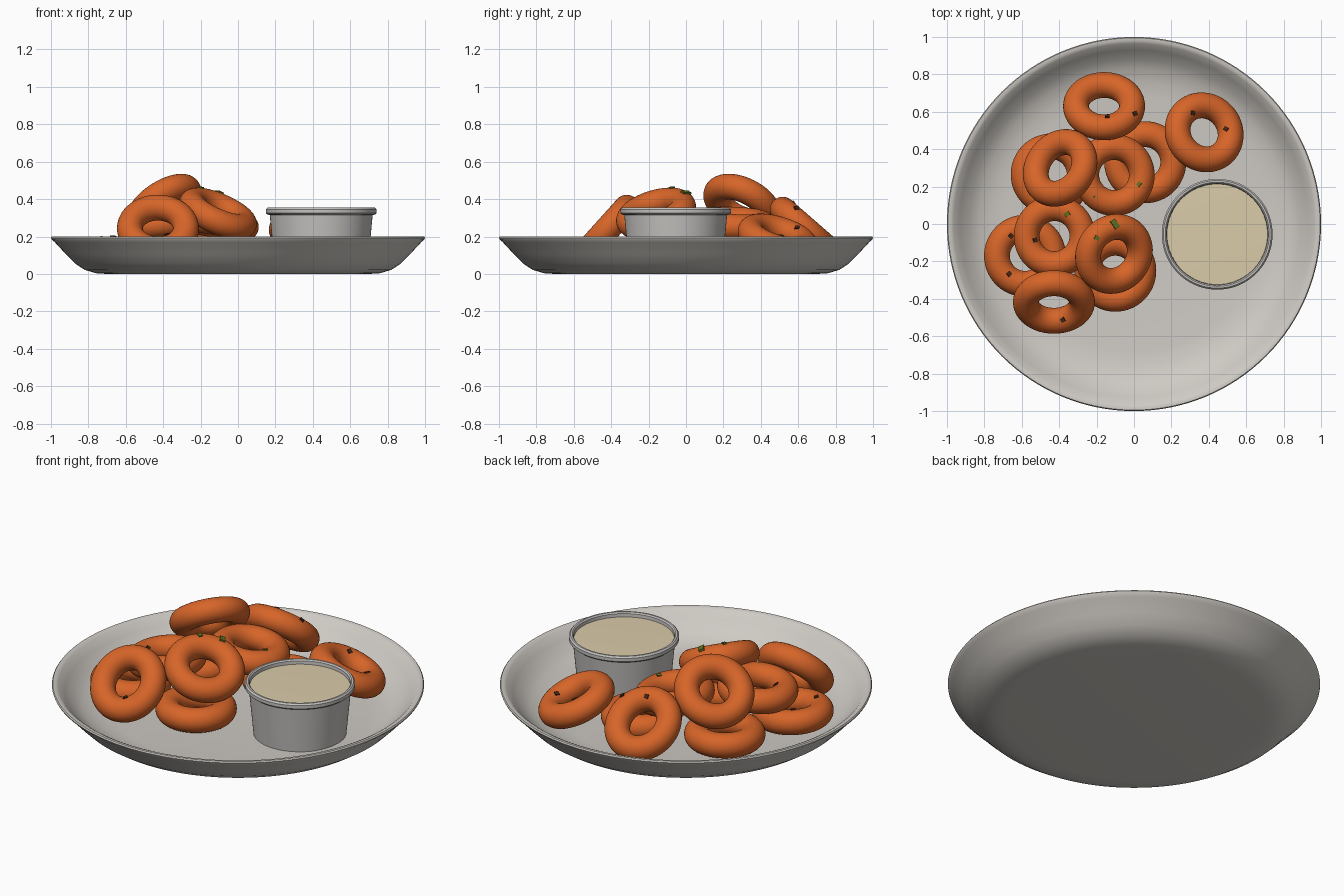
import bpy, bmesh, math
from mathutils import Vector, Matrix
from mathutils.bvhtree import BVHTree

if "Cube" in bpy.data.objects:
    bpy.data.objects.remove(bpy.data.objects["Cube"])


def material(name, rgb):
    m = bpy.data.materials.new(name)
    m.diffuse_color = (*rgb, 1)
    m.use_nodes = True
    m.node_tree.nodes["Principled BSDF"].inputs["Base Color"].default_value = m.diffuse_color
    return m


PLATE = material("warm white ceramic", (0.62, 0.59, 0.55))
CUP = material("grey cup", (0.56, 0.55, 0.53))
DIP = material("cream dip", (0.70, 0.60, 0.40))
CRUST = material("fried orange crust", (0.68, 0.13, 0.022))
PEPPER = material("dark pepper", (0.06, 0.02, 0.008))
HERB = material("green herb", (0.12, 0.16, 0.015))


def lathe(name, profile, mat, loc=(0, 0, 0), steps=96):
    """Revolve an (r, z) profile around the z axis."""
    bm = bmesh.new()
    vs = [bm.verts.new((r, 0, z)) for r, z in profile]
    es = [bm.edges.new(p) for p in zip(vs, vs[1:])]
    bmesh.ops.spin(bm, geom=vs + es, cent=(0, 0, 0), axis=(0, 0, 1),
                   angle=math.tau, steps=steps)
    bmesh.ops.remove_doubles(bm, verts=bm.verts, dist=1e-4)
    bmesh.ops.recalc_face_normals(bm, faces=bm.faces)
    me = bpy.data.meshes.new(name)
    bm.to_mesh(me)
    bm.free()
    me.materials.append(mat)
    ob = bpy.data.objects.new(name, me)
    bpy.context.collection.objects.link(ob)
    ob.location = loc
    bpy.ops.object.select_all(action='DESELECT')
    ob.select_set(True)
    bpy.context.view_layer.objects.active = ob
    bpy.ops.object.shade_smooth_by_angle(angle=math.radians(40))
    return ob


# Plate: shallow dish with rounded rim
lathe("plate", [(0, 0), (0.70, 0), (0.76, 0.004), (0.82, 0.022), (0.87, 0.055),
                (0.92, 0.105), (0.98, 0.17), (0.997, 0.185), (1.0, 0.193),
                (0.995, 0.2), (0.98, 0.2), (0.965, 0.193), (0.93, 0.155),
                (0.88, 0.107), (0.83, 0.078), (0.76, 0.058), (0.68, 0.05),
                (0, 0.05)], PLATE, steps=128)

# Dip cup with a rolled lip, and its filling
SPOT = (0.445, -0.055, 0)
lathe("dip_cup", [(0, 0.05), (0.25, 0.05), (0.275, 0.315), (0.288, 0.318),
                  (0.296, 0.326), (0.296, 0.345), (0.288, 0.354),
                  (0.278, 0.354), (0.271, 0.347), (0.268, 0.30), (0, 0.30)], CUP, SPOT)
lathe("dip", [(0, 0.30), (0.269, 0.30), (0.269, 0.328), (0, 0.332)], DIP, SPOT)

# Fried rings: x, y, z, lean angle, lean direction (degrees)
RINGS = [
    (-0.16, 0.63, 0.245, 41, 90), (0.375, 0.49, 0.19, 25, 40),
    (-0.395, 0.30, 0.372, 39, 142), (-0.107, 0.262, 0.27, 8, 20),
    (-0.107, -0.16, 0.322, 28, -35), (0.06, 0.33, 0.12, 0, 0),
    (-0.583, -0.17, 0.125, 3, 0), (-0.425, -0.065, 0.262, 6, 180),
    (-0.428, -0.417, 0.243, 48, -90), (-0.10, -0.25, 0.12, 0, 0),
    (-0.44, 0.265, 0.12, 0, 0),
]
bpy.ops.mesh.primitive_torus_add(major_radius=0.15, minor_radius=0.069,
                                 major_segments=64, minor_segments=32)
first = bpy.context.object
first.data.materials.append(CRUST)
bpy.ops.object.shade_smooth()
ring_mesh = first.data
bpy.data.objects.remove(first)

verts, faces = [], []
for i, (x, y, z, lean, az) in enumerate(RINGS):
    ob = bpy.data.objects.new(f"fried_ring_{i + 1}", ring_mesh)
    bpy.context.collection.objects.link(ob)
    a = math.radians(az)
    axis = Vector((-math.sin(a), math.cos(a), 0))
    mat = Matrix.Translation((x, y, z)) @ Matrix.Rotation(math.radians(lean), 4, axis)
    ob.matrix_world = mat
    n = len(verts)
    verts += [mat @ v.co for v in ring_mesh.vertices]
    faces += [[n + k for k in p.vertices] for p in ring_mesh.polygons]
tree = BVHTree.FromPolygons(verts, faces)


# Seasoning flecks lying on the ring surfaces
def flecks(name, spots, mat):
    bm = bmesh.new()
    for x, y, sx, sy in spots:
        hit, normal, _, _ = tree.ray_cast(Vector((x, y, 2)), Vector((0, 0, -1)))
        if hit is None:
            continue
        turn = normal.to_track_quat('Z', 'Y').to_matrix().to_4x4()
        bmesh.ops.create_cube(bm, size=1, matrix=Matrix.Translation(hit) @ turn
                              @ Matrix.Diagonal((sx, sy, 0.012, 1)))
    me = bpy.data.meshes.new(name)
    bm.to_mesh(me)
    bm.free()
    me.materials.append(mat)
    bpy.context.collection.objects.link(bpy.data.objects.new(name, me))


flecks("pepper_flecks", [(x, y, 0.024, 0.024) for x, y in [
    (-0.144, 0.575), (0.005, 0.59), (0.315, 0.594), (0.492, 0.508),
    (-0.658, -0.064), (-0.668, -0.267), (-0.53, -0.086), (-0.38, -0.513)]], PEPPER)
flecks("herb_flecks", [(0.027, 0.214, 0.024, 0.02), (-0.358, 0.053, 0.024, 0.028),
                       (-0.102, 0.0, 0.05, 0.03), (-0.198, -0.075, 0.022, 0.026),
                       (-0.214, 0.144, 0.012, 0.012)], HERB)
